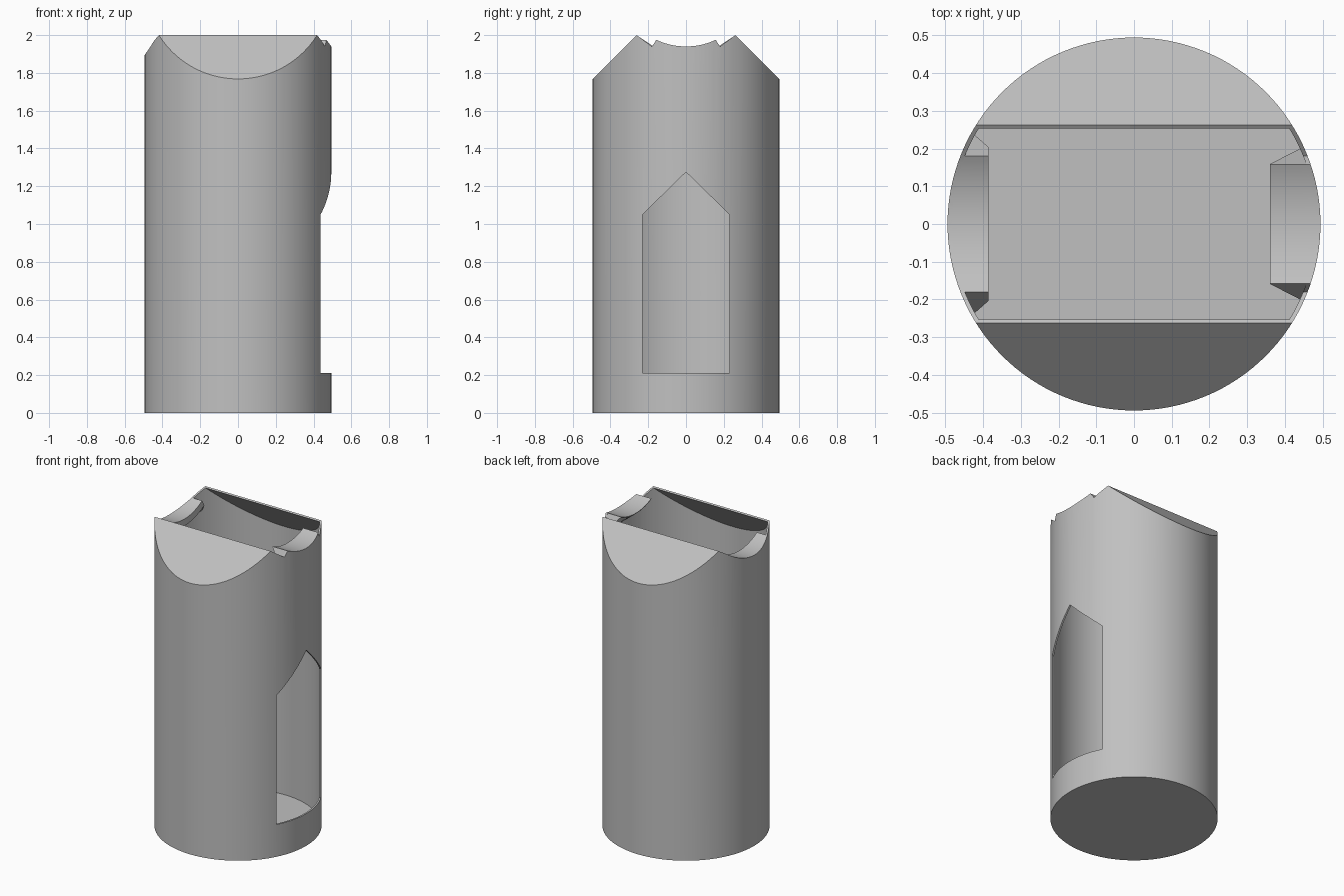
import bpy, bmesh
from math import sqrt, sin, cos, asin, radians

if "Cube" in bpy.data.objects:
    bpy.data.objects.remove(bpy.data.objects["Cube"], do_unlink=True)

R, WALL, FLOOR = 0.494, 0.011, 0.015
RIDGE_Y, RIDGE_Z = 0.262, 2.0

grey = bpy.data.materials.new("plain_grey")
grey.use_nodes = True
colour = (0.53, 0.53, 0.53, 1)
grey.diffuse_color = colour
grey.node_tree.nodes["Principled BSDF"].inputs["Base Color"].default_value = colour


def add_object(name, bm):
    bmesh.ops.recalc_face_normals(bm, faces=bm.faces)
    mesh = bpy.data.meshes.new(name)
    bm.to_mesh(mesh)
    bm.free()
    mesh.materials.append(grey)
    obj = bpy.data.objects.new(name, mesh)
    bpy.context.collection.objects.link(obj)
    return obj


def loft(name, ring_a, ring_b):
    """Closed solid between two matching rings of points."""
    bm = bmesh.new()
    a = [bm.verts.new(p) for p in ring_a]
    b = [bm.verts.new(p) for p in ring_b]
    bm.faces.new(a)
    bm.faces.new(b)
    for i in range(len(a)):
        j = (i + 1) % len(a)
        bm.faces.new((a[i], a[j], b[j], b[i]))
    return add_object(name, bm)


def prism(name, profile, x0, x1):
    """Extrude a (y, z) profile along x."""
    return loft(name, [(x0, y, z) for y, z in profile], [(x1, y, z) for y, z in profile])


def cylinder(name, radius, z0, z1, sides=128):
    angles = [radians(360 * i / sides) for i in range(sides)]
    return loft(name, [(radius * cos(a), radius * sin(a), z0) for a in angles],
                [(radius * cos(a), radius * sin(a), z1) for a in angles])


def boolean(obj, tool, operation):
    mod = obj.modifiers.new("cut", 'BOOLEAN')
    mod.operation, mod.solver, mod.object = operation, 'EXACT', tool
    bpy.context.view_layer.objects.active = obj
    bpy.ops.object.modifier_apply(modifier=mod.name)
    bpy.data.objects.remove(tool, do_unlink=True)


def smooth(obj):
    bpy.ops.object.select_all(action='DESELECT')
    obj.select_set(True)
    bpy.context.view_layer.objects.active = obj
    bpy.ops.object.shade_smooth_by_angle(angle=radians(25))


def roofed_cylinder(name, radius, z0, drop):
    """Cylinder whose top is bevelled by two 45 degree roof planes."""
    body = cylinder(name, radius, z0, 2.6)
    apex = RIDGE_Z + RIDGE_Y - drop
    house = [(-1, -1), (1, -1), (1, apex - 1), (0, apex), (-1, apex - 1)]
    boolean(body, prism("roof_cutter", house, -1, 1), 'INTERSECT')
    return body


def saddle(half, z_mid, radius, offset=0.0, steps=24):
    """(y, z) points along a hanging arc, pushed downward by offset."""
    top = asin(half / radius)
    angles = [top * (2 * i / steps - 1) for i in range(steps + 1)]
    return [((radius + offset) * sin(a), z_mid + radius - (radius + offset) * cos(a))
            for a in angles]


# Thin hollow body with a closed floor
shell = roofed_cylinder("shell", R, 0, 0)
boolean(shell, roofed_cylinder("cavity", R - WALL, FLOOR, WALL * sqrt(2)), 'DIFFERENCE')

# Side, inner edge, arc half width, arc low point, arc radius, inner edge thickness
tabs = {
    "left": (1, 0.36, 0.157, 1.94, 0.37, 0.004),
    "right": (-1, 0.385, 0.18, 1.895, 0.349, 0.045),
}

for label, (side, x_in, half, z_mid, radius, thick) in tabs.items():
    # Open slot along the ridge, ending in a saddle over the wall
    arc = saddle(half, z_mid, radius)
    notch = [(0.18, 1.94)] if label == "left" else []
    lip = [(RIDGE_Y, RIDGE_Z), (RIDGE_Y, 2.5)]
    profile = arc + notch + lip + [(-y, z) for y, z in reversed(notch + lip)]
    boolean(shell, prism("slot_cutter", profile, -0.01 * side, side), 'DIFFERENCE')

    # Curved rest on the inner wall, with a 45 degree sloping underside
    inner = arc + saddle(half, z_mid, radius, thick)[::-1]
    r_in = R - WALL + 0.002
    deep = thick + sqrt(r_in ** 2 - half ** 2) - x_in
    outer = arc + saddle(half, z_mid, radius, deep)[::-1]
    rest = loft(label + "_rest", [(side * x_in, y, z) for y, z in inner],
                [(side * sqrt(r_in ** 2 - y * y), y, z) for y, z in outer])
    smooth(rest)

# Pointed opening in the left wall
window = [(-0.23, 0.21), (0.23, 0.21), (0.23, 1.05), (0, 1.275), (-0.23, 1.05)]
boolean(shell, prism("window_cutter", window, 0.2, 1), 'DIFFERENCE')
smooth(shell)
